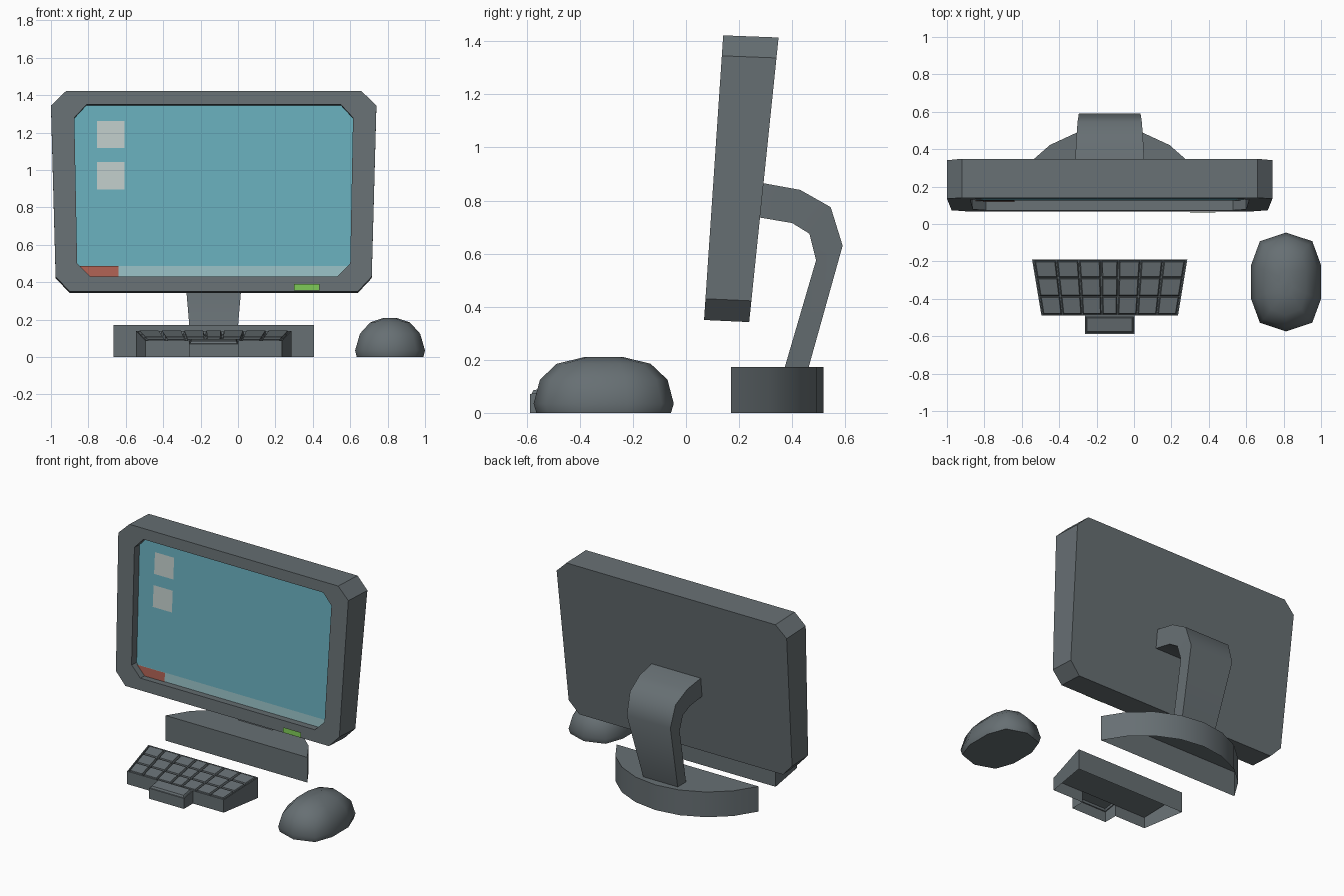
import bpy
from math import sin, cos, radians

if "Cube" in bpy.data.objects:
    bpy.data.objects.remove(bpy.data.objects["Cube"])

CX = -0.13  # centre line of monitor, stand and keyboard
DARK = (.135, .16, .172)  # blue-grey plastic

materials = {}


def material(color):
    if color not in materials:
        mat = bpy.data.materials.new("plastic" if color == DARK else "graphic")
        mat.diffuse_color = (*color, 1)
        mat.use_nodes = True
        mat.node_tree.nodes["Principled BSDF"].inputs["Base Color"].default_value = mat.diffuse_color
        materials[color] = mat
    return materials[color]


def make(name, verts, faces, color=DARK, smooth=None):
    me = bpy.data.meshes.new(name)
    me.from_pydata(verts, [], faces)
    me.update()
    ob = bpy.data.objects.new(name, me)
    bpy.context.collection.objects.link(ob)
    me.materials.append(material(color))
    if smooth:
        me.shade_smooth()
        me.set_sharp_from_angle(angle=radians(smooth))
    return ob


def loft(name, rings, start=True, end=True, smooth=None):
    """Skin equal rings, wound counter-clockwise as seen from the end."""
    n = len(rings[0])
    verts = [p for r in rings for p in r]
    faces = []
    for k in range(len(rings) - 1):
        for i in range(n):
            j = (i + 1) % n
            faces.append((k*n + i, k*n + j, (k+1)*n + j, (k+1)*n + i))
    if start:
        faces.append(tuple(reversed(range(n))))
    if end:
        faces.append(tuple(range(len(verts) - n, len(verts))))
    return make(name, verts, faces, smooth=smooth)


def mirrored(half):
    """Right half outline (bottom to top) -> full outline around CX."""
    return [(CX + x, z) for x, z in half] + [(CX - x, z) for x, z in reversed(half)]


def front_y(z):
    return 0.068 + (z - 0.35) * 0.0673


def on_front(pts, off):
    """Place x-z points on the tilted front plane, moved off along its normal."""
    return [(x, front_y(z) + off, z - .067 * off) for x, z in pts]


def panel(name, pts, off, color):
    make(name, on_front(pts, off), [tuple(range(len(pts)))], color)


def rect(x0, x1, z0, z1):
    return [(x0, z0), (x1, z0), (x1, z1), (x0, z1)]


# Monitor housing with recessed opening
outer = mirrored([(.77, .35), (.845, .43), (.87, 1.345), (.79, 1.422)])
inner = mirrored([(.66, .43), (.73, .50), (.745, 1.28), (.68, 1.35)])
back = [(x, front_y(z) + .17 + (z - .35) * .036, z - .008) for x, z in outer]
loft("monitor_housing",
     [back, on_front(outer, 0), on_front(inner, 0), on_front(inner, .055)], end=False)

# Screen and its flat graphics
panel("screen", inner, .055, (.14, .42, .50))
panel("screen_bar", mirrored([(.66, .43), (.72, .49)]), .051, (.31, .52, .55))
panel("screen_button", [(-.79, .43), (-.64, .43), (-.64, .49), (-.85, .49)], .047, (.42, .12, .085))
for i, z in enumerate((1.12, .90)):
    panel(f"screen_icon_{i + 1}", rect(-.753, -.608, z, z + .145), .049, (.52, .60, .58))
panel("power_light", rect(.30, .435, .355, .39), -.010, (.20, .56, .09))

# Curved neck: outer point, inner point, half width
neck = [((.27, .869), (.26, .739), .187), ((.43, .84), (.40, .715), .180),
        ((.545, .775), (.465, .675), .172), ((.59, .63), (.49, .575), .165),
        ((.46, .165), (.37, .165), .130)]
loft("stand_neck",
     [[(CX + w, *i), (CX - w, *i), (CX - w, *o), (CX + w, *o)] for o, i, w in neck],
     smooth=50)

# Base: circular segment with a flat front, open underneath
R, HALF = .587, 66
arc = []
for k in range(9):
    a = radians(HALF - k * HALF / 4)
    arc.append((CX + R * sin(a), .517 - R + R * cos(a)))
loft("stand_base", [[(x, y, z) for x, y in arc] for z in (0, .172)], start=False, smooth=50)

# Keyboard: sloping tray with recessed keys and a palm rest, open underneath
Y0, Y1 = -.49, -.19


def kb(u, v, h=0):
    """Point on the keyboard deck, u across, v front to back."""
    w = .365 + .05 * v
    return (CX + w * (2 * u - 1), Y0 + (Y1 - Y0) * v, .088 + .052 * v + h)


def quad(u0, u1, v0, v1, h):
    return [kb(u0, v0, h), kb(u1, v0, h), kb(u1, v1, h), kb(u0, v1, h)]


def rest(m, h):
    """Palm rest top, inset by m and raised by h."""
    return [(CX + s * (.132 - m), y, .088 + (y - Y0) * .173 + h)
            for s, y in ((-1, -.587 + m), (1, -.587 + m), (1, Y0 - m), (-1, Y0 - m))]


deck, lip = quad(0, 1, 0, 1, 0), rest(0, 0)
outline = [lip[0], lip[1], lip[2], deck[1], deck[2], deck[3], deck[0], lip[3]]
loft("keyboard_sides", [[(x, y, 0) for x, y, z in outline], outline], start=False, end=False)
loft("keyboard_tray", [deck, quad(.009, .991, .02, .98, 0), quad(.009, .991, .02, .98, -.018)],
     start=False)
loft("palm_rest", [lip, rest(.006, 0), rest(.012, .012)], start=False)

# Keys: three rows of seven tapered caps
cols = [.01, .155, .30, .443, .557, .70, .845, .99]
rows = [.02, .345, .675, .98]
for r in range(3):
    for c in range(7):
        caps = [quad(cols[c] + m, cols[c + 1] - m, rows[r] + 2 * m, rows[r + 1] - 2 * m, h)
                for m, h in ((.004, -.018), (.011, .003))]
        loft(f"key_{r + 1}_{c + 1}", caps, start=False)

# Mouse: rounded shell from scaled ten-sided rings
quarter = [(.187, .09), (.14, .218)]
right = [(x, -y) for x, y in reversed(quarter)] + quarter
plan = right + [(0, .264)] + [(-x, -y) for x, y in right] + [(0, -.264)]
levels = [(0, .95, .96), (.035, 1, 1), (.125, .86, .91), (.185, .57, .67), (.21, .18, .28)]
loft("mouse", [[(.813 + x * sx, -.31 + y * sy, z) for x, y in plan] for z, sx, sy in levels],
     smooth=60)
